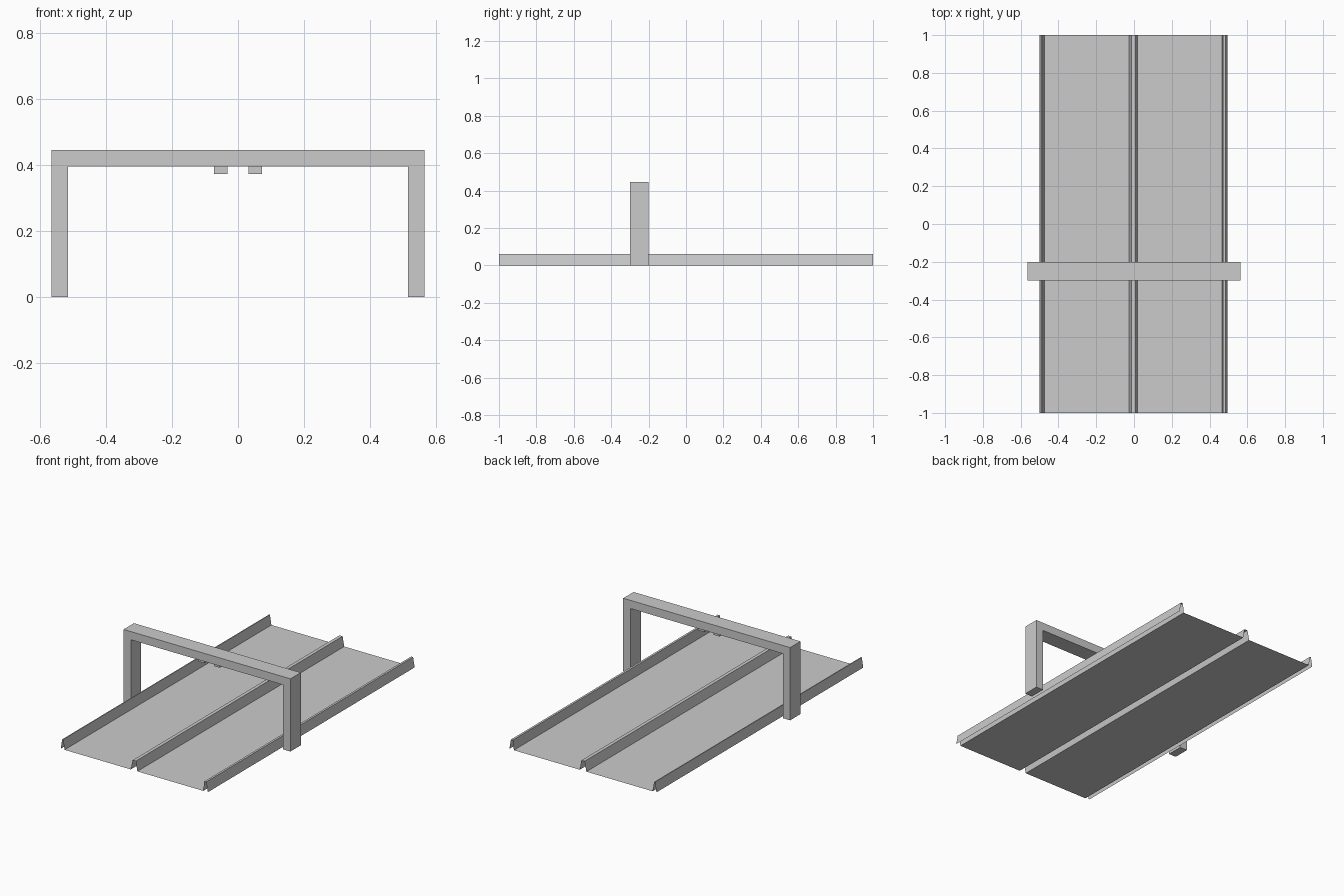
import bpy

if "Cube" in bpy.data.objects:
    bpy.data.objects.remove(bpy.data.objects["Cube"])


def extrude_profile(name, pts, y0, y1, closed):
    """Sweep an x-z profile along y; closed profiles get end caps."""
    n = len(pts)
    verts = [(x, y0, z) for x, z in pts] + [(x, y1, z) for x, z in pts]
    spans = n if closed else n - 1
    faces = [(i, (i + 1) % n, (i + 1) % n + n, i + n) for i in range(spans)]
    if closed:
        faces += [tuple(range(n))[::-1], tuple(range(n, 2 * n))]
    mesh = bpy.data.meshes.new(name)
    mesh.from_pydata(verts, [], faces)
    obj = bpy.data.objects.new(name, mesh)
    bpy.context.collection.objects.link(obj)
    return obj


# Folded sheet deck: thin open profile with three raised ribs
H = 0.06
deck = [(-0.5, 0), (-0.49, H), (-0.484, H), (-0.474, 0),
        (-0.026, 0), (-0.013, H), (0.008, H), (0.019, 0),
        (0.465, 0), (0.472, H), (0.485, H), (0.496, 0)]
extrude_profile("ribbed_deck", deck, -1, 1, False)

# Gantry arch spanning the deck
W, T, B = 0.565, 0.05, 0.445
arch = [(-W, 0), (-W + T, 0), (-W + T, B - T), (W - T, B - T),
        (W - T, 0), (W, 0), (W, B), (-W, B)]
extrude_profile("gantry_arch", arch[::-1], -0.30, -0.20, True)

# Small sensor blocks under the crossbeam
for side, x in (("left", -0.052), ("right", 0.052)):
    bpy.ops.mesh.primitive_cube_add(size=1, location=(x, -0.25, 0.384))
    block = bpy.context.object
    block.name = "sensor_" + side
    block.scale = (0.04, 0.06, 0.022)
